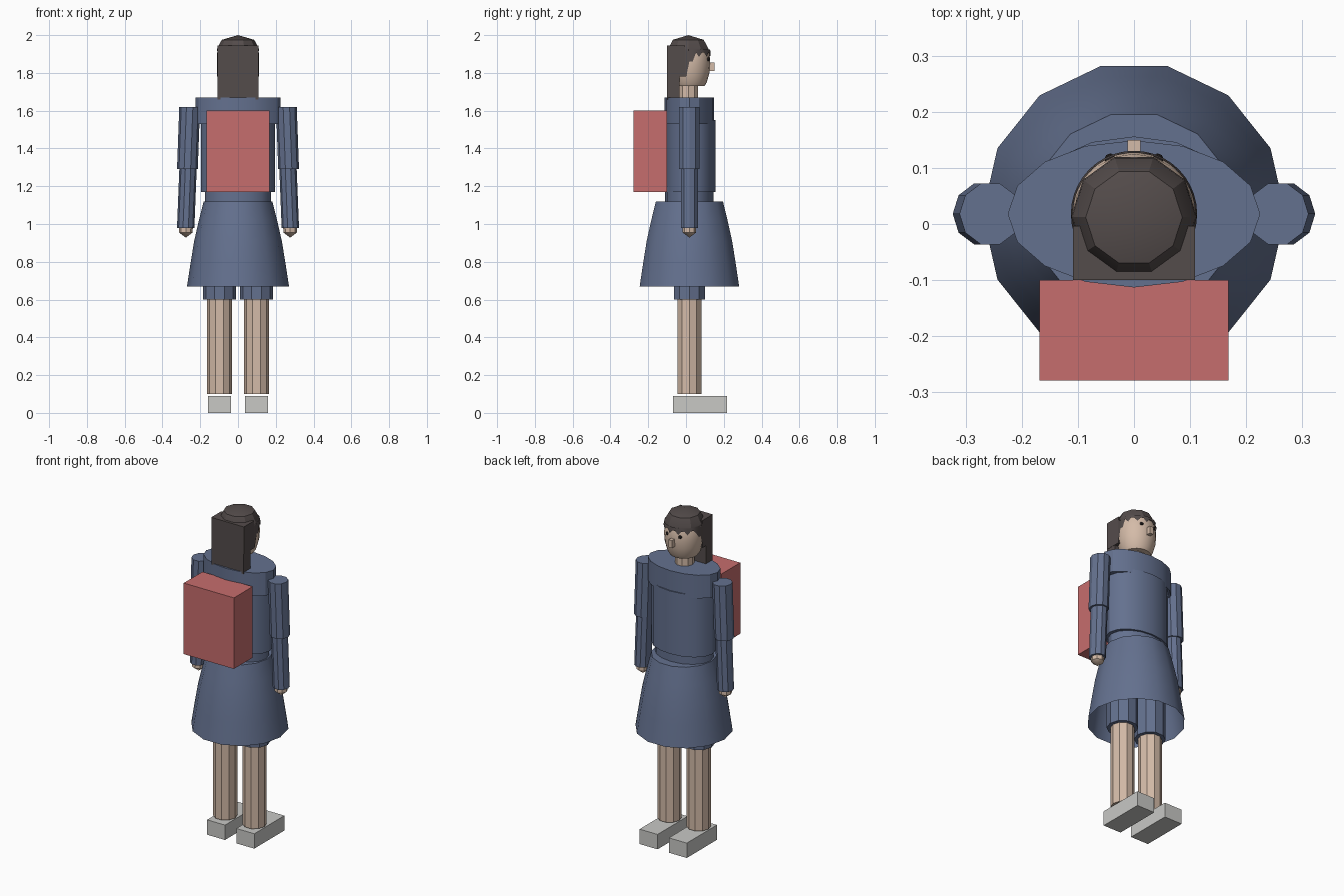
import bpy, bmesh, math
from mathutils import Vector

cube = bpy.data.objects.get("Cube")
if cube:
    bpy.data.objects.remove(cube, do_unlink=True)


def material(name, rgb):
    lin = [((c / 255 + 0.055) / 1.055) ** 2.4 for c in rgb] + [1.0]
    m = bpy.data.materials.new(name)
    m.use_nodes = True
    m.diffuse_color = lin
    m.node_tree.nodes["Principled BSDF"].inputs["Base Color"].default_value = lin
    return m


BLUE = material("blue cloth", (100, 113, 143))
SKIN = material("skin", (212, 187, 168))
HAIR = material("dark brown hair", (84, 76, 75))
RED = material("red bag", (198, 109, 109))
GREY = material("light grey shoe", (200, 200, 197))
DARK = material("dark eye", (45, 40, 40))


def finish(name, bm, mat, smooth=True):
    bmesh.ops.recalc_face_normals(bm, faces=bm.faces[:])
    me = bpy.data.meshes.new(name)
    bm.to_mesh(me)
    bm.free()
    me.materials.append(mat)
    ob = bpy.data.objects.new(name, me)
    bpy.context.collection.objects.link(ob)
    if smooth:
        bpy.ops.object.select_all(action='DESELECT')
        ob.select_set(True)
        bpy.context.view_layer.objects.active = ob
        bpy.ops.object.shade_smooth_by_angle(angle=math.radians(30))
    return ob


def loft(name, rings, n, mat, bottom=True, top=True):
    """Stack of ellipses given as (x, y, z, rx, ry), lowest first."""
    bm = bmesh.new()
    loops = []
    for x, y, z, rx, ry in rings:
        loops.append([bm.verts.new((x + rx * math.cos(math.tau * i / n),
                                    y + ry * math.sin(math.tau * i / n), z)) for i in range(n)])
    for a, b in zip(loops, loops[1:]):
        for i in range(n):
            j = (i + 1) % n
            bm.faces.new((a[i], a[j], b[j], b[i]))
    if bottom:
        bm.faces.new(loops[0])
    if top:
        bm.faces.new(loops[-1])
    bmesh.ops.remove_doubles(bm, verts=bm.verts[:], dist=1e-5)
    return finish(name, bm, mat)


def box(name, lo, hi, mat):
    bm = bmesh.new()
    bmesh.ops.create_cube(bm, size=1)
    lo, hi = Vector(lo), Vector(hi)
    for v in bm.verts:
        v.co = (lo + hi) / 2 + v.co * (hi - lo)
    return finish(name, bm, mat, smooth=False)


CY = 0.018  # body axis

# Clothing on the body
loft("skirt", [(0, CY, z, r, r) for z, r in
               ((0.67, 0.27), (0.80, 0.25), (0.91, 0.232), (1.02, 0.207), (1.12, 0.182))],
     14, BLUE, bottom=False)
loft("waist", [(0, CY, z, 0.175, 0.128) for z in (1.08, 1.20)], 16, BLUE)
loft("torso", [(0, 0.025, z, 0.195, 0.131) for z in (1.17, 1.55)], 16, BLUE)
loft("shoulders", [(0, CY, z, 0.225, 0.131) for z in (1.53, 1.67)], 16, BLUE)

# Limbs, one set for each side
for side, s in (("right", -1), ("left", 1)):
    loft(side + "_upper_arm", [(s * 0.268, CY, 1.29, 0.055, 0.057),
                               (s * 0.256, CY, 1.62, 0.055, 0.057)], 10, BLUE)
    loft(side + "_lower_arm", [(s * 0.277, CY, 0.98, 0.046, 0.048),
                               (s * 0.264, CY, 1.31, 0.046, 0.048)], 10, BLUE)
    loft(side + "_hand", [(s * 0.276, CY, 0.928, 0, 0), (s * 0.276, CY, 0.955, 0.036, 0.036),
                          (s * 0.275, CY, 1.0, 0.036, 0.036)], 8, SKIN, bottom=False)
    loft(side + "_short_leg", [(s * 0.098, CY, z, 0.087, 0.087) for z in (0.60, 0.85)], 10, BLUE)
    loft(side + "_leg", [(s * 0.098, CY, z, 0.066, 0.066) for z in (0.10, 0.70)], 10, SKIN)
    box(side + "_shoe", (s * 0.098 - 0.06, -0.07, 0), (s * 0.098 + 0.06, 0.218, 0.09), GREY)

# Neck and head
loft("neck", [(0, 0.013, z, 0.054, 0.054) for z in (1.64, 1.76)], 10, SKIN)
loft("head", [(0, CY, z, r, r) for z, r in
              ((1.73, 0.08), (1.75, 0.092), (1.80, 0.106), (1.85, 0.110),
               (1.90, 0.107), (1.94, 0.09))], 20, SKIN)
box("nose", (-0.012, 0.11, 1.81), (0.012, 0.15, 1.855), SKIN)
for side, s in (("right", -1), ("left", 1)):
    loft(side + "_eye", [(s * 0.042, 0.115, 1.872 + 0.011 * math.sin(a), 0.011 * math.cos(a),
                          0.011 * math.cos(a)) for a in (-1.5, -0.7, 0, 0.7, 1.5)], 8, DARK)

# Hair: faceted cap, jagged fringe and a long block behind
loft("hair_cap", [(0, 0.013, 1.915, 0.112, 0.112), (0, 0.013, 1.93, 0.110, 0.110),
                  (0, 0.012, 1.975, 0.086, 0.086), (0, 0.012, 2.0, 0, 0)], 10, HAIR, top=False)

bm = bmesh.new()
n = 40
upper, lower = [], []
for i in range(n):
    a = math.tau * i / n
    c, s = math.cos(a), math.sin(a)
    if s < -0.05:
        z = 1.78
    elif s < 0.3:
        z = 1.86
    else:
        z = 1.885 + 0.022 * (i % 3 != 0)
    upper.append(bm.verts.new((0.109 * c, CY + 0.109 * s, 1.925)))
    lower.append(bm.verts.new((0.1125 * c, CY + 0.1125 * s, z)))
for i in range(n):
    j = (i + 1) % n
    bm.faces.new((lower[i], lower[j], upper[j], upper[i]))
finish("hair_fringe", bm, HAIR)

box("hair_back", (-0.109, -0.1, 1.78), (0.109, -0.004, 1.945), HAIR)
box("hair_length", (-0.108, -0.1, 1.66), (0.108, -0.035, 1.78), HAIR)

# Backpack
box("backpack", (-0.168, -0.279, 1.17), (0.168, -0.1, 1.60), RED)
